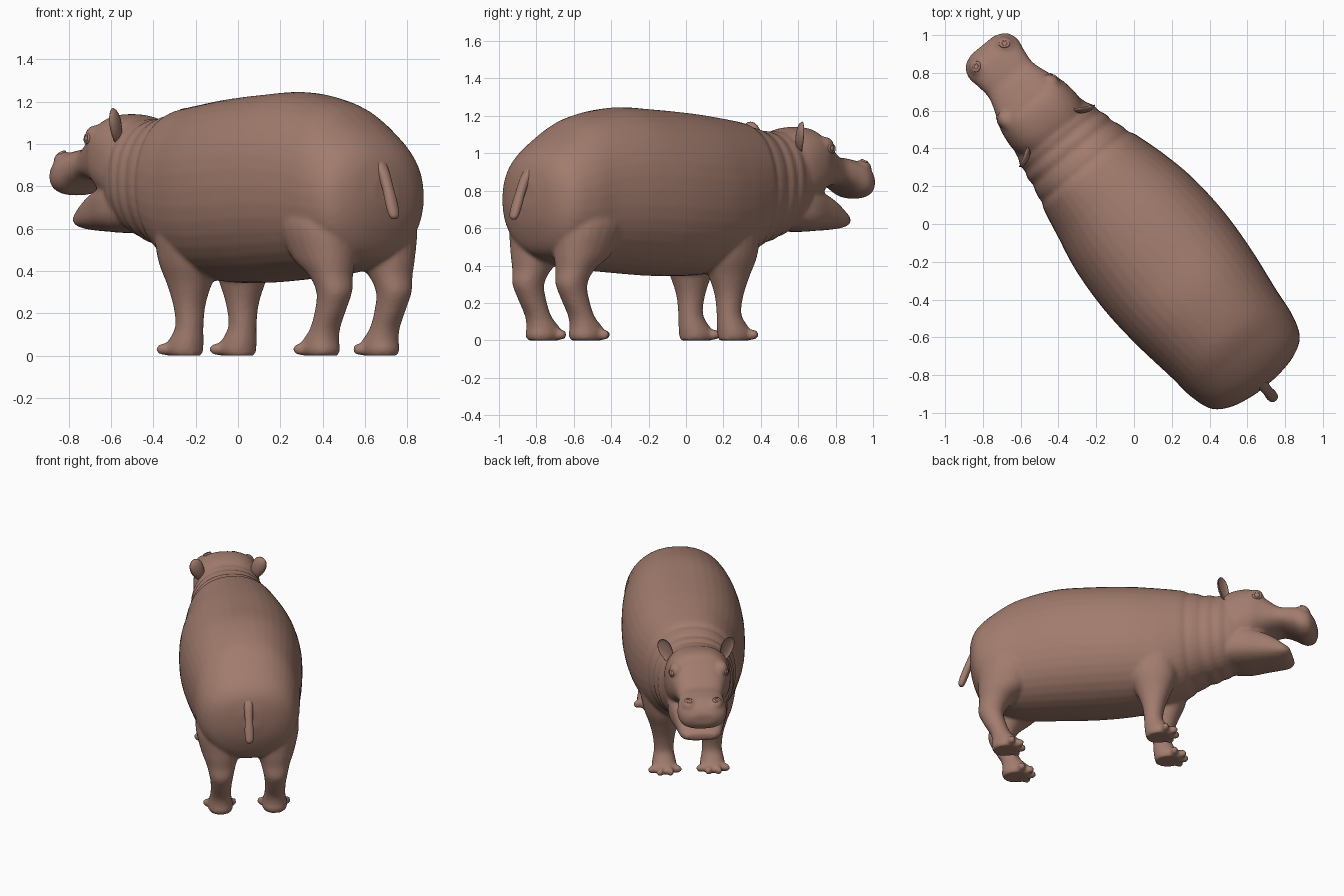
import bpy, bmesh, math
from mathutils import Matrix, Vector

cube = bpy.data.objects.get("Cube")
if cube:
    bpy.data.objects.remove(cube)

# Built facing +x, then turned so the animal stands diagonally
TURN = Matrix.Rotation(math.radians(129.3), 4, 'Z')

skin = bpy.data.materials.new("brown_skin")
skin.use_nodes = True
skin.diffuse_color = (0.36, 0.2, 0.155, 1)
skin.node_tree.nodes["Principled BSDF"].inputs["Base Color"].default_value = skin.diffuse_color


def finish(name, bm):
    bmesh.ops.recalc_face_normals(bm, faces=bm.faces)
    bm.transform(TURN)
    mesh = bpy.data.meshes.new(name)
    bm.to_mesh(mesh)
    bm.free()
    mesh.materials.append(skin)
    for p in mesh.polygons:
        p.use_smooth = True
    obj = bpy.data.objects.new(name, mesh)
    bpy.context.collection.objects.link(obj)
    return obj


def smooth_rows(rows, steps=6):
    """Catmull-Rom interpolation of section tables."""
    out = []
    for i in range(len(rows) - 1):
        a, b, c, d = (rows[min(max(i + k, 0), len(rows) - 1)] for k in (-1, 0, 1, 2))
        for s in range(steps):
            t = s / steps
            out.append([q + t * (r - p) / 2 + t * t * (p - 2.5 * q + 2 * r - d_ / 2)
                        + t ** 3 * (1.5 * (q - r) + (d_ - p) / 2)
                        for p, q, r, d_ in zip(a, b, c, d)])
    return out + [rows[-1]]


def skin_rings(bm, rings):
    loops = [[bm.verts.new(p) for p in ring] for ring in rings]
    n = len(loops[0])
    for lo, hi in zip(loops, loops[1:]):
        for i in range(n):
            bm.faces.new((lo[i], lo[(i + 1) % n], hi[(i + 1) % n], hi[i]))
    bm.faces.new(loops[0][::-1])
    bm.faces.new(loops[-1])


def oval(ra, rb, power, n=40):
    pts = []
    for i in range(n):
        c, s = math.cos(math.tau * i / n), math.sin(math.tau * i / n)
        pts.append((ra * math.copysign(abs(c) ** (2 / power), c),
                    rb * math.copysign(abs(s) ** (2 / power), s)))
    return pts


def trunk(bm, rows, power, folds=()):
    """Loft along the spine; rows are (x, bottom, top, half width)."""
    rings = []
    for x, lo, hi, w in smooth_rows(rows):
        k = 1 - sum(0.035 * math.exp(-((x - f) / 0.018) ** 2) for f in folds)
        y0 = 0.022 * min(max((x - 0.2) / 0.5, 0), 1)
        rings.append([(x, y0 + a * k, (lo + hi) / 2 + b * k)
                      for a, b in oval(w, (hi - lo) / 2, power)])
    skin_rings(bm, rings)


def limb(bm, rows, y):
    """Loft upward; rows are (z, x, radius along, radius across)."""
    skin_rings(bm, [[(x + a, y + b, z) for a, b in oval(ra, rb, 2.2, 24)]
                    for z, x, ra, rb in smooth_rows(rows)])


def ball(bm, pos, size, rot=Matrix(), segs=20):
    m = Matrix.Translation(pos) @ rot @ Matrix.Diagonal((*size, 1))
    return bmesh.ops.create_uvsphere(bm, u_segments=segs, v_segments=segs // 2,
                                     radius=1, matrix=m)["verts"]


def torus(bm, pos, normal, major, minor, squash=1.0):
    rot = Vector(normal).to_track_quat('Z', 'Y').to_matrix().to_4x4()
    m = Matrix.Translation(pos) @ rot @ Matrix.Diagonal((1, squash, 1, 1))
    n, k = 20, 8
    v = [[bm.verts.new(m @ Vector(((major + minor * math.cos(b)) * math.cos(a),
                                   (major + minor * math.cos(b)) * math.sin(a),
                                   minor * math.sin(b))))
          for b in (math.tau * j / k for j in range(k))]
         for a in (math.tau * i / n for i in range(n))]
    for i in range(n):
        for j in range(k):
            bm.faces.new((v[i][j], v[(i + 1) % n][j], v[(i + 1) % n][(j + 1) % k], v[i][(j + 1) % k]))


# Barrel body with neck folds
hide = bmesh.new()
trunk(hide, [(-1.105, .71, .85, .07), (-1.08, .59, .95, .2), (-1.02, .47, 1.03, .3),
             (-.9, .41, 1.12, .345), (-.75, .38, 1.2, .362), (-.5, .36, 1.245, .395),
             (-.25, .345, 1.235, .41), (0, .345, 1.215, .395), (.2, .37, 1.19, .355),
             (.36, .44, 1.165, .315), (.46, .5, 1.135, .285), (.56, .53, 1.12, .265),
             (.66, .57, 1.115, .24), (.76, .61, 1.09, .19)], 2.2, (.4, .5, .58, .66))

# Skull and snout, then the open lower jaw
trunk(hide, [(.58, .65, 1.09, .19), (.7, .68, 1.135, .222), (.82, .74, 1.135, .212),
             (.9, .8, 1.07, .182), (1, .83, .99, .15), (1.08, .8, .975, .155),
             (1.15, .76, .96, .165), (1.21, .765, .925, .14), (1.24, .81, .88, .08)], 2.5)
trunk(hide, [(.58, .6, .9, .18), (.75, .58, .85, .2), (.88, .585, .8, .175),
             (.97, .59, .75, .155), (1.04, .6, .69, .135), (1.075, .62, .665, .1)], 2.8)

# Legs with toes, and brow bumps, on both sides
FRONT_LEG = [(0, .2, .085, .075), (.03, .21, .1, .085), (.07, .19, .085, .078),
             (.14, .165, .064, .066), (.24, .165, .075, .075), (.34, .165, .11, .1),
             (.46, .16, .16, .14), (.62, .15, .18, .16), (.74, .14, .13, .12)]
REAR_LEG = [(0, -.84, .085, .075), (.03, -.835, .1, .085), (.07, -.84, .09, .08),
            (.13, -.873, .068, .07), (.22, -.915, .075, .07), (.3, -.94, .085, .08),
            (.38, -.915, .105, .1), (.47, -.86, .165, .135), (.62, -.82, .2, .165),
            (.74, -.8, .16, .13)]
for side in (-1, 1):
    for leg, y in ((FRONT_LEG, .162), (REAR_LEG, .182)):
        limb(hide, leg, side * y)
        for deg in (-60, -20, 20, 60):
            a = math.radians(deg)
            ball(hide, (leg[1][1] + .092 * math.cos(a), side * y + .088 * math.sin(a), .03),
                 (.042, .026, .03), Matrix.Rotation(a, 4, 'Z'))
    ball(hide, (.85, .022 + side * .15, 1.035), (.06, .048, .055))
    ball(hide, (1.16, .022 + side * .09, .92), (.055, .05, .045))

hide_obj = finish("body_head_and_legs", hide)
blend = hide_obj.modifiers.new("blend", 'REMESH')
blend.mode = 'VOXEL'
blend.voxel_size = 0.012
blend.use_smooth_shade = True
soften = hide_obj.modifiers.new("soften", 'SMOOTH')
soften.factor = 0.5
soften.iterations = 5

# Tail hanging behind
tail = bmesh.new()
limb(tail, [(.645, -1.18, .01, .012), (.665, -1.178, .022, .026), (.72, -1.16, .026, .03),
            (.8, -1.13, .026, .027), (.88, -1.09, .03, .03), (.94, -1.04, .03, .035)], .012)
finish("tail", tail)

for side, label in ((-1, "right"), (1, "left")):
    # Cupped ear: front half of a flattened ball pushed inward
    ear = bmesh.new()
    for v in ball(ear, (0, 0, 0), (.034, .05, .088)):
        if v.co.x > 0:
            v.co.x *= -0.45
        v.co.y *= 1 + 2.5 * v.co.z
    ear.transform(Matrix.Translation((.65, .02 + side * .205, 1.085))
                  @ Matrix.Rotation(side * .5, 4, 'Z') @ Matrix.Rotation(-side * .4, 4, 'X'))
    finish(label + "_ear", ear)

    # Eye with a lid ring
    eye = bmesh.new()
    ball(eye, (.868, .022 + side * .178, 1.025), (.022, .022, .022))
    torus(eye, (.871, .022 + side * .186, 1.027), (.35, side, .15), .027, .008, .8)
    finish(label + "_eye", eye)

    # Raised nostril rim
    nostril = bmesh.new()
    torus(nostril, (1.172, .022 + side * .095, .955), (.35, side * .3, 1), .021, .009, .75)
    finish(label + "_nostril", nostril)
